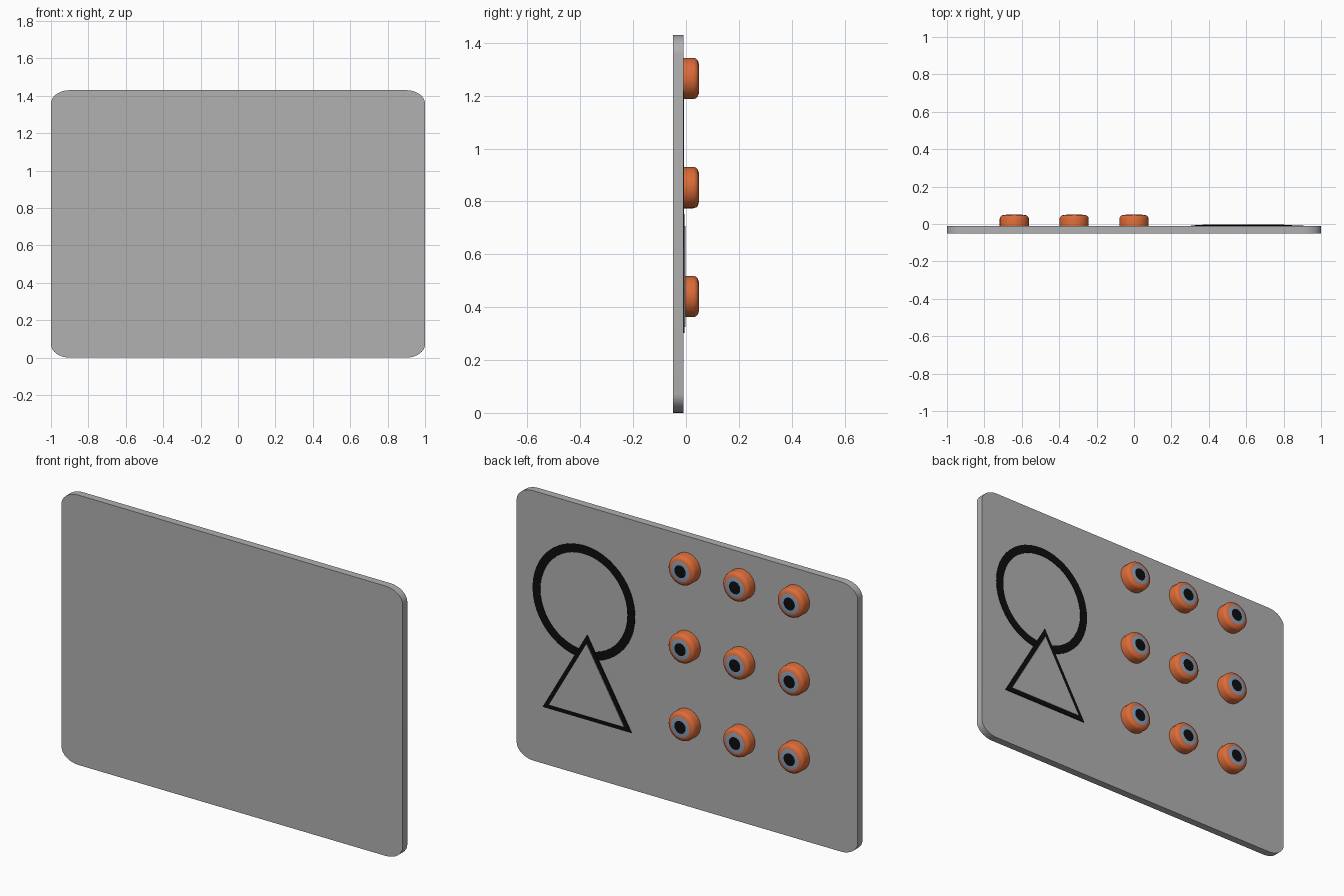
import bpy, bmesh, math

if "Cube" in bpy.data.objects:
    bpy.data.objects.remove(bpy.data.objects["Cube"])

BACK = -0.01  # y of the panel's decorated face


def material(name, rgb):
    m = bpy.data.materials.new(name)
    m.diffuse_color = (*rgb, 1)
    m.use_nodes = True
    m.node_tree.nodes["Principled BSDF"].inputs["Base Color"].default_value = m.diffuse_color
    return m


GREY = material("panel grey", (0.44, 0.44, 0.44))
ORANGE = material("button orange", (0.72, 0.15, 0.04))
BLUE = material("steel blue", (0.27, 0.35, 0.48))
BLACK = material("black", (0.004, 0.004, 0.004))


def finish(name, bm, mats):
    bmesh.ops.recalc_face_normals(bm, faces=bm.faces[:])
    me = bpy.data.meshes.new(name)
    bm.to_mesh(me)
    bm.free()
    for m in mats:
        me.materials.append(m)
    ob = bpy.data.objects.new(name, me)
    bpy.context.collection.objects.link(ob)
    return ob


def smooth(ob):
    bpy.ops.object.select_all(action='DESELECT')
    ob.select_set(True)
    bpy.context.view_layer.objects.active = ob
    bpy.ops.object.shade_smooth_by_angle(angle=math.radians(35))


def prism(name, outline, y0, y1, mat):
    """Extrude an (x, z) outline between two depths."""
    bm = bmesh.new()
    f = bm.faces.new([bm.verts.new((x, y0, z)) for x, z in outline])
    ext = bmesh.ops.extrude_face_region(bm, geom=[f])["geom"]
    for v in ext:
        if isinstance(v, bmesh.types.BMVert):
            v.co.y = y1
    return finish(name, bm, [mat])


def polygon(cx, cz, r, n):
    return [(cx + r * math.sin(2 * math.pi * i / n),
             cz + r * math.cos(2 * math.pi * i / n)) for i in range(n)]


def turned(name, cx, cz, profile, n, mats, close=False):
    """Revolve (radius, y, material) points about the y axis."""
    bm = bmesh.new()
    rings = [[bm.verts.new((x, y, z)) for x, z in polygon(cx, cz, r, n)]
             for r, y, _ in profile]
    pairs = list(zip(rings, rings[1:]))
    if close:
        pairs.append((rings[-1], rings[0]))
    for k, (a, b) in enumerate(pairs):
        for i in range(n):
            j = (i + 1) % n
            bm.faces.new((a[i], a[j], b[j], b[i])).material_index = profile[k][2]
    if not close:
        bm.faces.new(rings[-1]).material_index = profile[-1][2]
    return finish(name, bm, mats)


# Panel with slightly flattened rounded corners
W, H, RX, RZ, SEG = 1.0, 1.43, 0.1, 0.072, 8
outline = []
for q, (sx, sz) in enumerate([(1, 1), (-1, 1), (-1, -1), (1, -1)]):
    for i in range(SEG + 1):
        a = math.pi / 2 * (q + i / SEG)
        outline.append((sx * (W - RX) + RX * math.cos(a),
                        H / 2 + sz * (H / 2 - RZ) + RZ * math.sin(a)))
smooth(prism("panel", outline, -0.05, BACK, GREY))

# Nine round buttons, each with a blue ring and a black centre
BUTTON = [(0.078, BACK, 0), (0.078, 0.029, 0), (0.075, 0.038, 0),
          (0.068, 0.045, 0), (0.054, 0.049, 1), (0.033, 0.05, 2)]
for row, z in enumerate((1.265, 0.852, 0.44)):
    for col, x in enumerate((-0.64, -0.32, 0.0)):
        smooth(turned(f"button_{row}_{col}", x, z, BUTTON, 32,
                      [ORANGE, BLUE, BLACK]))

# Black circle outline
smooth(turned("circle_outline", 0.605, 0.92,
              [(0.3, BACK, 0), (0.3, BACK + 0.003, 0),
               (0.256, BACK + 0.003, 0), (0.256, BACK, 0)],
              48, [BLACK], close=True))

# Triangle: black border plate with a grey plate covering the middle
prism("triangle_border", polygon(0.585, 0.452, 0.3, 3), BACK, BACK + 0.005, BLACK)
prism("triangle_centre", polygon(0.585, 0.452, 0.254, 3), BACK, BACK + 0.008, GREY)
